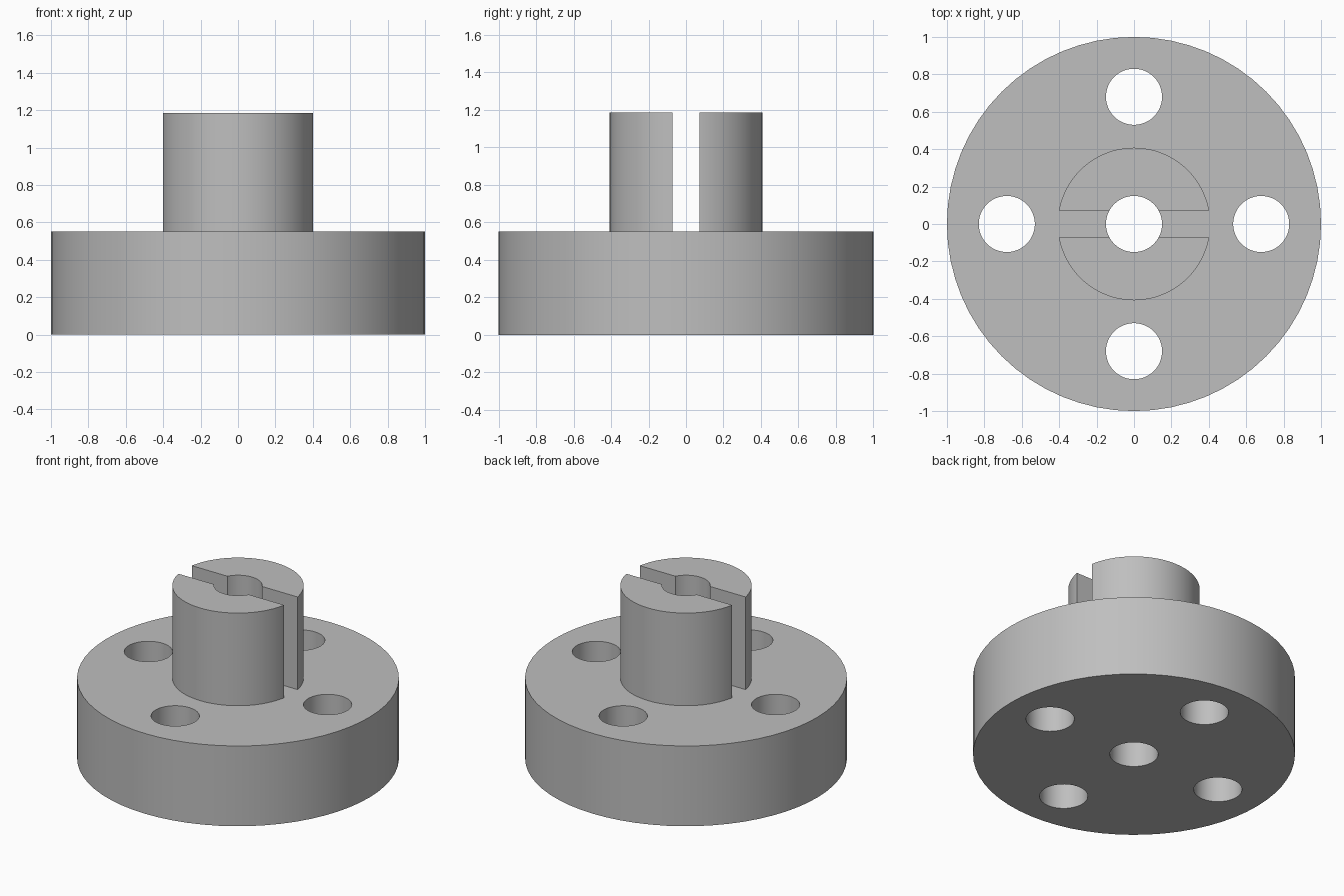
import bpy
import math

cube = bpy.data.objects.get("Cube")
if cube:
    bpy.data.objects.remove(cube, do_unlink=True)

FLANGE_TOP, HUB_TOP = 0.55, 1.185
HOLE_RADIUS, BOLT_CIRCLE = 0.15, 0.68

steel = bpy.data.materials.new("grey metal")
steel.use_nodes = True
steel.diffuse_color = (0.52, 0.52, 0.52, 1)
steel.node_tree.nodes["Principled BSDF"].inputs["Base Color"].default_value = steel.diffuse_color


def cylinder(name, radius, bottom, top, sides, x=0, y=0):
    bpy.ops.mesh.primitive_cylinder_add(vertices=sides, radius=radius, depth=top - bottom,
                                        location=(x, y, (bottom + top) / 2))
    obj = bpy.context.object
    obj.name = name
    obj.data.materials.append(steel)
    return obj


def combine(target, tool, operation):
    """Apply a boolean and discard the helper object."""
    tool.hide_render = True
    mod = target.modifiers.new(operation.title(), 'BOOLEAN')
    mod.operation, mod.solver, mod.object = operation, 'EXACT', tool
    bpy.ops.object.select_all(action='DESELECT')
    bpy.context.view_layer.objects.active = target
    target.select_set(True)
    bpy.ops.object.modifier_apply(modifier=mod.name)
    bpy.data.objects.remove(tool, do_unlink=True)


# Hub split in two by a slot across x; its root is buried in the flange
hub = cylinder("hub", 0.408, 0.3, HUB_TOP, 64)
bpy.ops.mesh.primitive_cube_add(size=1, location=(0, 0, HUB_TOP / 2))
slot = bpy.context.object
slot.name = "slot_cutter"
slot.scale = (2, 0.145, 2)
slot.data.materials.append(steel)
combine(hub, slot, 'DIFFERENCE')

# Flange joined with the two hub halves
flange = cylinder("slotted_flange_hub", 1.0, 0, FLANGE_TOP, 64)
combine(flange, hub, 'UNION')

# Centre bore and four bolt holes
combine(flange, cylinder("bore_cutter", HOLE_RADIUS, -0.2, HUB_TOP + 0.2, 48), 'DIFFERENCE')
for i in range(4):
    angle = i * math.pi / 2
    hole = cylinder("bolt_hole_cutter", HOLE_RADIUS, -0.2, FLANGE_TOP + 0.2, 48,
                    BOLT_CIRCLE * math.cos(angle), BOLT_CIRCLE * math.sin(angle))
    combine(flange, hole, 'DIFFERENCE')

bpy.ops.object.shade_smooth_by_angle(angle=math.radians(30))
